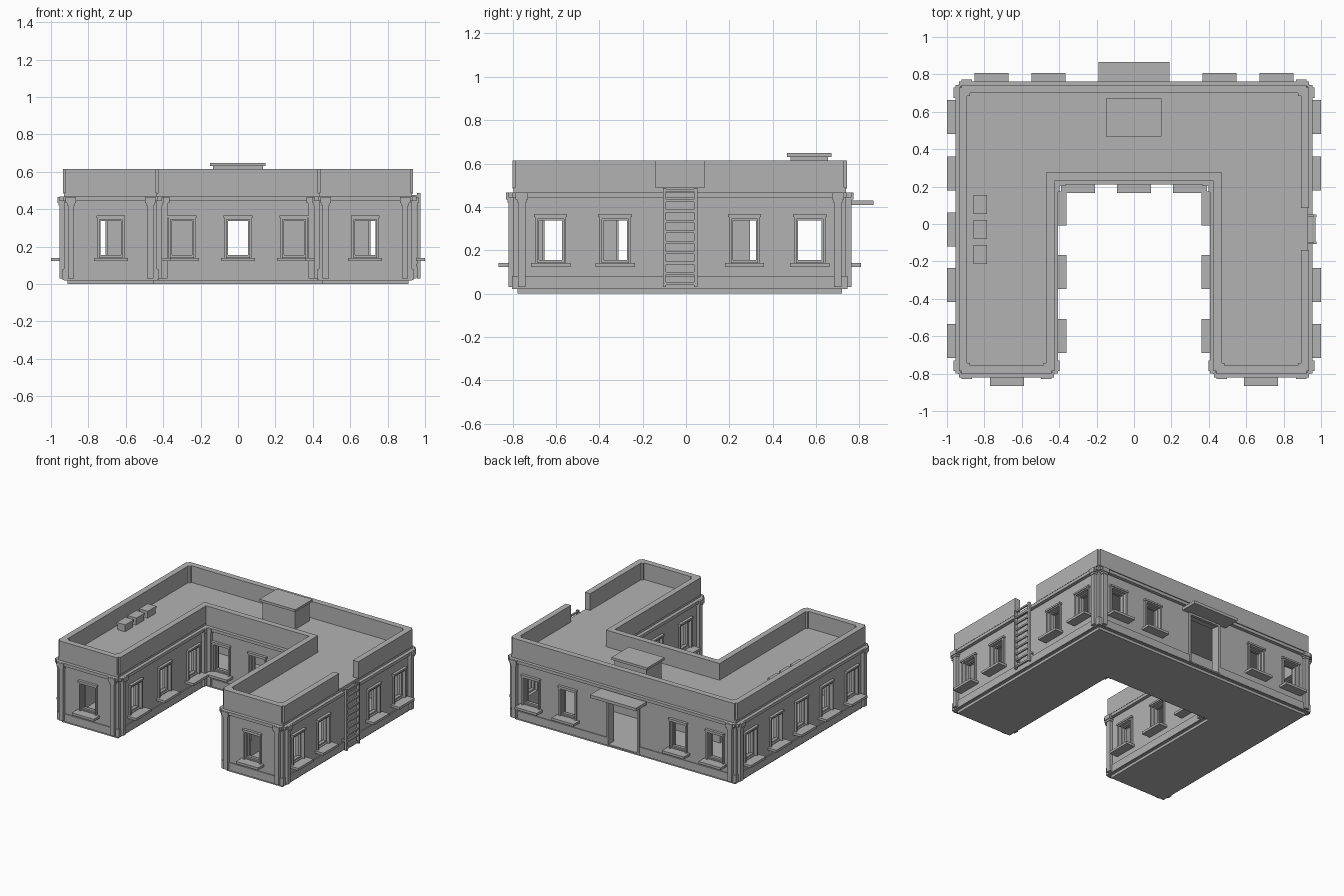
import bpy, bmesh, math
from mathutils import Matrix, Vector

if "Cube" in bpy.data.objects:
    bpy.data.objects.remove(bpy.data.objects["Cube"])

GREY = (0.45, 0.45, 0.45, 1)
mat = bpy.data.materials.new("concrete_grey")
mat.use_nodes = True
mat.diffuse_color = GREY
mat.node_tree.nodes["Principled BSDF"].inputs["Base Color"].default_value = GREY


def finish(name, bm):
    bmesh.ops.recalc_face_normals(bm, faces=bm.faces)
    me = bpy.data.meshes.new(name)
    bm.to_mesh(me)
    bm.free()
    me.materials.append(mat)
    ob = bpy.data.objects.new(name, me)
    bpy.context.scene.collection.objects.link(ob)
    return ob


def box(bm, x, y, z, frame=Matrix()):
    """Add a box given (min, max) along each axis of a local frame."""
    mid = [(a + b) / 2 for a, b in (x, y, z)]
    size = [abs(b - a) for a, b in (x, y, z)]
    bmesh.ops.create_cube(bm, size=1, matrix=frame @ Matrix.Translation(mid) @ Matrix.Diagonal((*size, 1)))


def outline(o, notch=0.0):
    """U-shaped plan grown by o, with optional square notches in outer corners."""
    x, y0, y1, c, cy = 0.912 + o, -0.777 - o, 0.72 + o, 0.45 - o, 0.255 - o
    pts = [Vector(p) for p in ((-x, y0), (-c, y0), (-c, cy), (c, cy), (c, y0), (x, y0), (x, y1), (-x, y1))]
    if not notch:
        return pts
    out = []
    for i, p in enumerate(pts):
        a = (p - pts[i - 1]).normalized() * notch
        b = (pts[(i + 1) % len(pts)] - p).normalized() * notch
        out += [p - a, p - a + b, p + b] if a.cross(b) > 0 else [p]
    return out


def prism(name, pts, z0, z1):
    bm = bmesh.new()
    face = bm.faces.new([bm.verts.new((p.x, p.y, z0)) for p in pts])
    top = bmesh.ops.extrude_face_region(bm, geom=[face])["geom"]
    bmesh.ops.translate(bm, vec=(0, 0, z1 - z0), verts=[v for v in top if isinstance(v, bmesh.types.BMVert)])
    return finish(name, bm)


def ring(name, outer, inner, z0, z1):
    bm = bmesh.new()
    loops = [[bm.verts.new((p.x, p.y, z)) for p in pts]
             for pts, z in ((outer, z0), (outer, z1), (inner, z1), (inner, z0))]
    n = len(outer)
    for k in range(4):
        a, b = loops[k], loops[(k + 1) % 4]
        for i in range(n):
            j = (i + 1) % n
            bm.faces.new((a[i], a[j], b[j], b[i]))
    return finish(name, bm)


def cut(ob, *cutters):
    for c in cutters:
        mod = ob.modifiers.new("cut", "BOOLEAN")
        mod.operation, mod.solver, mod.object = "DIFFERENCE", "EXACT", c
    bpy.context.view_layer.update()
    ev = ob.evaluated_get(bpy.context.evaluated_depsgraph_get())
    me = bpy.data.meshes.new_from_object(ev)
    ob.modifiers.clear()
    ob.data = me


def wall_frame(x, y, angle):
    """Local frame on a wall: x along it, -y outward."""
    return Matrix.Translation((x, y, 0)) @ Matrix.Rotation(angle, 4, "Z")


WALL = 0.018
Q = math.pi / 2
X, Y0, Y1, C, CY = 0.93, -0.795, 0.738, 0.432, 0.237

# Window positions on every wall
windows = [wall_frame(s * 0.68, Y0, 0) for s in (-1, 1)]
windows += [wall_frame(x, CY, 0) for x in (-0.3, 0, 0.3)]
windows += [wall_frame(s * x, Y1, 2 * Q) for s in (-1, 1) for x in (0.457, 0.762)]
side_y = (-0.625, -0.327, 0.27, 0.571)
windows += [wall_frame(X, y, Q) for y in side_y]
windows += [wall_frame(-X, y, -Q) for y in side_y + (-0.03,)]
windows += [wall_frame(s * C, y, -s * Q) for s in (-1, 1) for y in (-0.6, -0.257, 0.082)]
door = wall_frame(0, Y1, 2 * Q)

# Cutters
bm = bmesh.new()
for f in windows:
    box(bm, (-0.062, 0.062), (-0.05, 0.09), (0.145, 0.346), f)
box(bm, (-0.12, 0.12), (-0.05, 0.09), (0.032, 0.4), door)
openings = finish("opening_cutter", bm)
rooms = prism("room_cutter", outline(-0.04), 0.032, 0.44)
bm = bmesh.new()
box(bm, (0.86, 1.0), (-0.14, 0.086), (0.47, 0.7))
gap = finish("parapet_gap_cutter", bm)

# Building shell
prism("base_slab", outline(0), 0, 0.03)
walls = prism("walls_and_roof", outline(WALL), 0.02, 0.49)
cut(walls, rooms, openings)
plinth = ring("plinth", outline(0.025), outline(0.01), 0.022, 0.08)
cut(plinth, openings)
prism("cornice", outline(0.043, 0.02), 0.444, 0.467)
parapet = ring("parapet", outline(0.024, 0.015), outline(-0.02, 0.015), 0.485, 0.615)
cut(parapet, gap)
for c in (openings, rooms, gap):
    bpy.data.objects.remove(c)


# Window surrounds, sills and doorway
def surround(bm, f, half, t, z0, z1, y):
    for s in (-1, 1):
        box(bm, (s * half, s * (half - t)), y, (z0, z1), f)
    box(bm, (-half + t, half - t), y, (z1 - t, z1), f)


frames, sills = bmesh.new(), bmesh.new()
for f in windows:
    surround(frames, f, 0.072, 0.011, 0.14, 0.355, (-0.014, 0.005))
    surround(frames, f, 0.064, 0.01, 0.14, 0.348, (0.012, 0.035))
    box(frames, (-0.055, 0.055), (0.012, 0.035), (0.144, 0.156), f)
    box(frames, (-0.077, 0.077), (-0.02, 0.005), (0.353, 0.366), f)
    box(sills, (-0.091, 0.091), (-0.07, 0.005), (0.122, 0.14), f)
finish("window_frames", frames)
finish("window_sills", sills)

bm = bmesh.new()
surround(bm, door, 0.135, 0.016, 0.03, 0.41, (-0.012, 0.01))
finish("door_frame", bm)
bm = bmesh.new()
box(bm, (-0.19, 0.19), (-0.127, 0.005), (0.408, 0.43), door)
finish("door_canopy", bm)

# Pilasters at both ends of every wall
bm = bmesh.new()
pts = outline(WALL)
for i, p in enumerate(pts):
    q = pts[(i + 1) % len(pts)]
    d = (q - p).normalized()
    for c in (p + d * 0.037, q - d * 0.037):
        f = wall_frame(c.x, c.y, math.atan2(d.y, d.x))
        box(bm, (-0.017, 0.017), (-0.025, 0.005), (0.03, 0.425), f)
        box(bm, (-0.022, 0.022), (-0.029, 0.005), (0.42, 0.436), f)
        box(bm, (-0.028, 0.028), (-0.035, 0.005), (0.434, 0.466), f)
finish("pilasters", bm)

# Roof hatch and ventilation units
bm = bmesh.new()
box(bm, (-0.134, 0.134), (0.482, 0.656), (0.48, 0.632))
box(bm, (-0.149, 0.147), (0.467, 0.672), (0.63, 0.648))
finish("roof_hatch", bm)
bm = bmesh.new()
for y in (0.104, -0.03, -0.162):
    box(bm, (-0.852, -0.79), (y - 0.046, y + 0.046), (0.48, 0.535))
    box(bm, (-0.857, -0.785), (y - 0.051, y + 0.051), (0.53, 0.545))
finish("roof_vents", bm)

# Ladder on the right wall
bm = bmesh.new()
for y in (-0.1, 0.045):
    box(bm, (0.956, 0.975), (y - 0.007, y + 0.007), (0.03, 0.488))
    for z in (0.1, 0.47):
        box(bm, (0.925, 0.965), (y - 0.005, y + 0.005), (z - 0.006, z + 0.006))
for k in range(10):
    z = 0.045 + 0.048 * k
    box(bm, (0.959, 0.971), (-0.1, 0.045), (z - 0.006, z + 0.006))
finish("ladder", bm)
